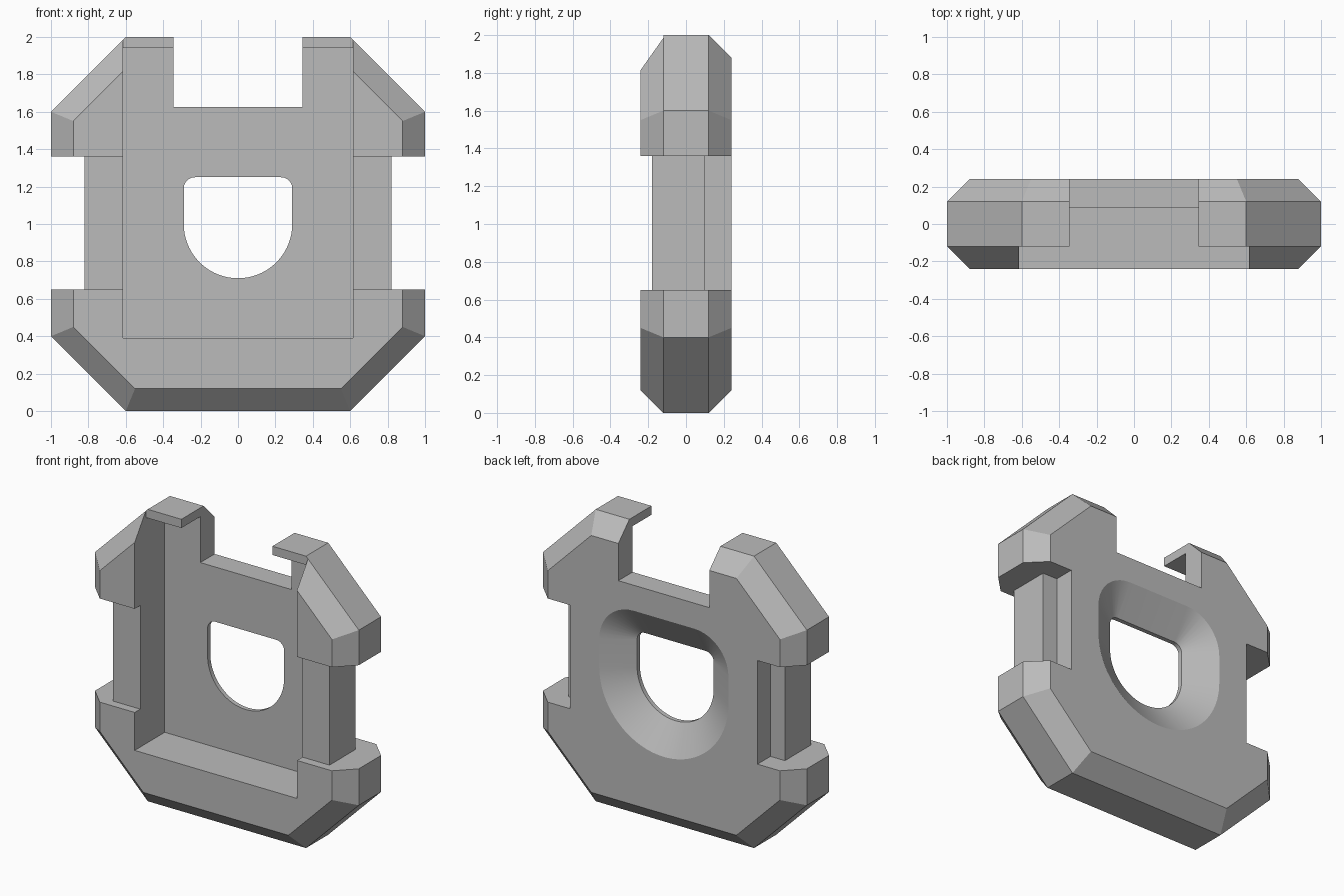
import bpy, bmesh, math

if "Cube" in bpy.data.objects:
    bpy.data.objects.remove(bpy.data.objects["Cube"])

grey = bpy.data.materials.new("plain_grey")
grey.use_nodes = True
tone = (0.5, 0.5, 0.5, 1)
grey.diffuse_color = tone
grey.node_tree.nodes["Principled BSDF"].inputs["Base Color"].default_value = tone


def loft(name, rings):
    """Closed solid from rings of (x, y, z) points with equal counts."""
    bm = bmesh.new()
    loops = [[bm.verts.new(p) for p in ring] for ring in rings]
    n = len(loops[0])
    for a, b in zip(loops, loops[1:]):
        for i in range(n):
            j = (i + 1) % n
            bm.faces.new((a[i], a[j], b[j], b[i]))
    bm.faces.new(loops[0])
    bm.faces.new(loops[-1])
    bmesh.ops.recalc_face_normals(bm, faces=bm.faces)
    mesh = bpy.data.meshes.new(name)
    bm.to_mesh(mesh)
    bm.free()
    mesh.materials.append(grey)
    obj = bpy.data.objects.new(name, mesh)
    bpy.context.collection.objects.link(obj)
    return obj


def box(name, x, y, z):
    return loft(name, [[(x[0], d, z[0]), (x[1], d, z[0]),
                        (x[1], d, z[1]), (x[0], d, z[1])] for d in y])


def octagon(inset, y):
    w, c = 1 - inset, 0.6 - inset * math.tan(math.radians(22.5))
    flat = [(c, -w), (w, -c), (w, c), (c, w), (-c, w), (-w, c), (-w, -c), (-c, -w)]
    return [(x, y, z + 1) for x, z in flat]


def window(offset, y):
    """Round-bottomed window outline, grown by an offset."""
    pts = []
    for cx, cz, r, start, sweep, steps in ((0, 1.0, 0.29, 180, 180, 48),
                                           (0.23, 1.19, 0.06, 0, 90, 10),
                                           (-0.23, 1.19, 0.06, 90, 90, 10)):
        for i in range(steps + 1):
            a = math.radians(start + sweep * i / steps)
            pts.append((cx + (r + offset) * math.cos(a), y,
                        cz + (r + offset) * math.sin(a)))
    return pts


def cut(target, cutter):
    mod = target.modifiers.new("cut", "BOOLEAN")
    mod.operation = "DIFFERENCE"
    mod.solver = "EXACT"
    mod.object = cutter
    bpy.context.view_layer.objects.active = target
    bpy.ops.object.modifier_apply(modifier=mod.name)
    bpy.data.objects.remove(cutter)


# Chamfered octagonal housing
housing = loft("housing", [octagon(0.12, -0.24), octagon(0, -0.12),
                           octagon(0, 0.12), octagon(0.12, 0.24)])

# Front pocket, lip trim and top slot
cut(housing, box("pocket_cutter", (-0.615, 0.615), (-0.5, 0.085), (0.39, 1.94)))
cut(housing, box("lip_cutter", (-0.615, 0.615), (-0.5, -0.12), (1.8, 2.2)))
cut(housing, box("slot_cutter", (-0.345, 0.345), (-0.5, 0.5), (1.625, 2.2)))

# Side waists: outer gap, shallow front step, deeper back step
waist = (0.65, 1.36)
for s in (-1, 1):
    for inner, depth in ((0.82, (-0.5, 0.5)), (0.55, (-0.5, -0.18)), (0.71, (0.10, 0.5))):
        cut(housing, box("waist_cutter", sorted((s * inner, s * 1.2)), depth, waist))

# Window, flaring out towards the back
slope = 0.2 / 0.125
cut(housing, loft("window_cutter", [window(0, -0.1), window(0, 0.115),
                                    window(slope * 0.185, 0.3)]))

# Smooth only the curved window faces
bpy.ops.object.select_all(action="DESELECT")
housing.select_set(True)
bpy.context.view_layer.objects.active = housing
bpy.ops.object.shade_smooth_by_angle(angle=math.radians(30))
